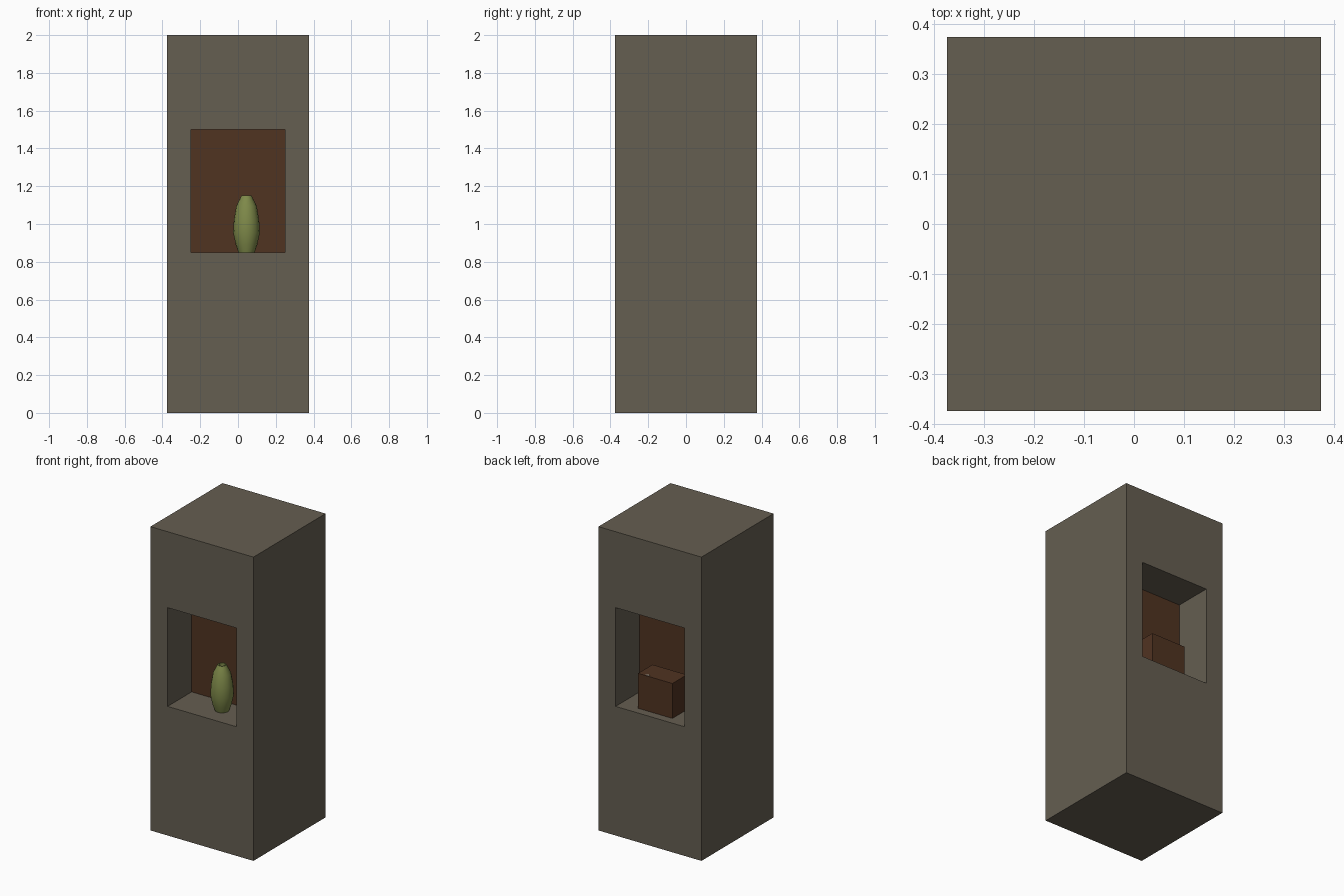
import bpy, bmesh, math
from mathutils import Matrix

if "Cube" in bpy.data.objects:
    bpy.data.objects.remove(bpy.data.objects["Cube"])


def material(name, rgb):
    """Flat colour from an sRGB 0-255 triple."""
    m = bpy.data.materials.new(name)
    lin = [((c / 255 + 0.055) / 1.055) ** 2.4 for c in rgb]
    m.diffuse_color = (*lin, 1)
    m.use_nodes = True
    m.node_tree.nodes["Principled BSDF"].inputs["Base Color"].default_value = m.diffuse_color
    return m


STONE = material("stone", (101, 94, 81))
WOOD = material("brown wood", (80, 51, 33))
GREEN = material("green glaze", (126, 137, 73))
PALE = material("pale metal", (170, 160, 145))


def finish(name, bm, *mats):
    bmesh.ops.recalc_face_normals(bm, faces=bm.faces)
    me = bpy.data.meshes.new(name)
    bm.to_mesh(me)
    bm.free()
    for m in mats:
        me.materials.append(m)
    ob = bpy.data.objects.new(name, me)
    bpy.context.collection.objects.link(ob)
    return ob


def box(bm, lo, hi):
    size = [b - a for a, b in zip(lo, hi)]
    mid = [(a + b) / 2 for a, b in zip(lo, hi)]
    bmesh.ops.create_cube(bm, size=1, matrix=Matrix.Translation(mid) @ Matrix.Diagonal((*size, 1)))


# Pillar with a niche sunk into the front and the back
bm = bmesh.new()
box(bm, (-0.375, -0.375, 0), (0.375, 0.375, 2))
bm.normal_update()
for face in [f for f in bm.faces if abs(f.normal.y) > 0.9]:
    bmesh.ops.inset_region(bm, faces=[face], thickness=0.1)
    for v in face.verts:
        v.co.x = math.copysign(0.25, v.co.x)
        v.co.z = 0.85 if v.co.z < 1 else 1.5
    panel = bmesh.ops.extrude_discrete_faces(bm, faces=[face])["faces"][0]
    for v in panel.verts:
        v.co.y = math.copysign(0.125, v.co.y)
    panel.material_index = 1      # wooden back panel
finish("pillar", bm, STONE, WOOD)

# Vase in the front niche: lathed profile with a hollow neck
profile = [(0, 0), (0.043, 0), (0.057, 0.04), (0.071, 0.105), (0.067, 0.17),
           (0.054, 0.245), (0.034, 0.285), (0.027, 0.3), (0.02, 0.3), (0.02, 0.27), (0, 0.27)]
bm = bmesh.new()
verts = [bm.verts.new((r, 0, z)) for r, z in profile]
edges = [bm.edges.new(pair) for pair in zip(verts, verts[1:])]
bmesh.ops.spin(bm, geom=verts + edges, cent=(0, 0, 0), axis=(0, 0, 1),
               angle=math.tau, steps=16, use_merge=True)
bmesh.ops.remove_doubles(bm, verts=bm.verts, dist=0.0005)
vase = finish("vase", bm, GREEN)
vase.location = (0.045, -0.23, 0.85)
bpy.context.view_layer.objects.active = vase
vase.select_set(True)
bpy.ops.object.shade_smooth_by_angle(angle=math.radians(40))
vase.select_set(False)

# Wooden box in the back niche
bm = bmesh.new()
box(bm, (-0.125, 0.17, 0.85), (0.125, 0.32, 1.08))
finish("wooden_box", bm, WOOD)

# Small pale plate on the box top
bm = bmesh.new()
box(bm, (0.05, 0.303, 1.078), (0.075, 0.315, 1.082))
finish("box_plate", bm, PALE)
